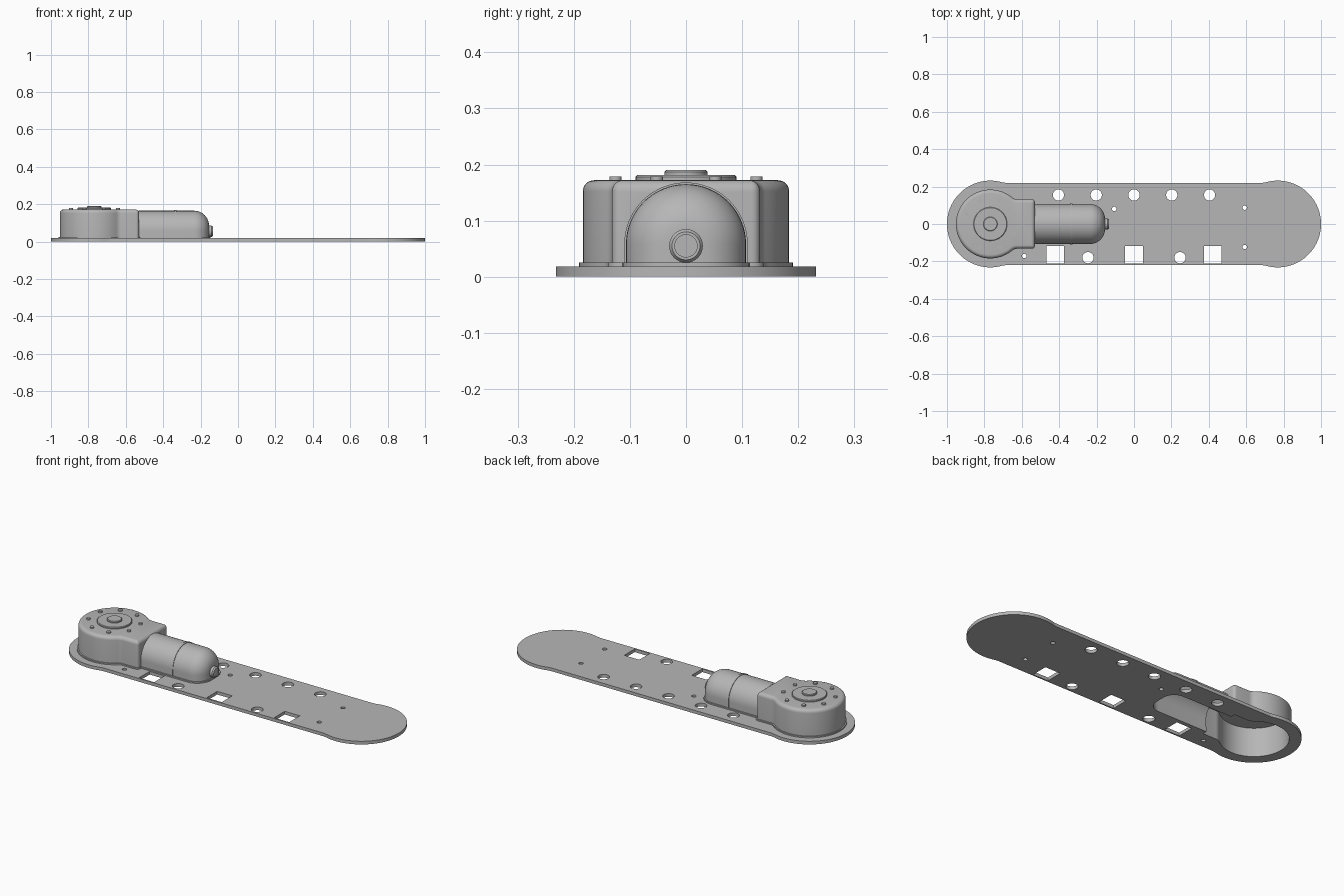
import bpy, bmesh
from math import sin, cos, pi, sqrt, atan2

cube = bpy.data.objects.get("Cube")
if cube:
    bpy.data.objects.remove(cube, do_unlink=True)

grey = bpy.data.materials.new("metal grey")
grey.use_nodes = True
GREY = (0.47, 0.47, 0.47, 1)
grey.diffuse_color = GREY
grey.node_tree.nodes["Principled BSDF"].inputs["Base Color"].default_value = GREY

HUB = -0.768       # centre of the round end
PLATE_TOP = 0.018
WALL = 0.012
AXIS_Z = 0.058     # motor axis height
MOTOR_R = 0.107


def activate(obj):
    bpy.ops.object.select_all(action='DESELECT')
    obj.select_set(True)
    bpy.context.view_layer.objects.active = obj


def finish(obj):
    obj.data.materials.clear()
    obj.data.materials.append(grey)
    activate(obj)
    bpy.ops.object.shade_smooth_by_angle(angle=pi / 6)
    return obj


def add_mesh(name, bm):
    mesh = bpy.data.meshes.new(name)
    bm.to_mesh(mesh)
    bm.free()
    obj = bpy.data.objects.new(name, mesh)
    bpy.context.collection.objects.link(obj)
    return obj


def arc(cx, cy, r, a0, a1, n):
    return [(cx + r * cos(a0 + (a1 - a0) * i / n),
             cy + r * sin(a0 + (a1 - a0) * i / n)) for i in range(n + 1)]


def circle(cx, cy, r, n=32):
    return arc(cx, cy, r, 0, 2 * pi, n)[:-1]


def bulb(r, w, f):
    """Upper half of a round end that flows through a concave fillet into a neck."""
    dx = sqrt((r + f) ** 2 - (w + f) ** 2)
    a = atan2(w + f, dx)
    return (arc(HUB, 0, r, pi, a, 32)
            + arc(HUB + dx, w + f, f, pi + a, 1.5 * pi, 8)[1:])


def mirrored(half):
    return half + [(x, -y) for x, y in reversed(half) if abs(y) > 1e-6]


def housing_outline(off, with_motor=False):
    half = bulb(0.184 + off, 0.132 + off, 0.04 - off)
    half += arc(-0.545, 0.117, 0.015 + off, pi / 2, 0, 4)
    if with_motor:
        half.append((-0.53 + off, MOTOR_R + off))
        half += arc(-0.235, 0.027, 0.08 + off, pi / 2, 0, 8)
    return mirrored(half)


def sheet(name, outlines, z0, z1):
    """Flat plate; outlines after the first are holes."""
    cu = bpy.data.curves.new(name, 'CURVE')
    cu.dimensions = '2D'
    cu.fill_mode = 'BOTH'
    cu.extrude = (z1 - z0) / 2
    for pts in outlines:
        sp = cu.splines.new('POLY')
        sp.points.add(len(pts) - 1)
        for p, (x, y) in zip(sp.points, pts):
            p.co = (x, y, 0, 1)
        sp.use_cyclic_u = True
    obj = bpy.data.objects.new(name, cu)
    bpy.context.collection.objects.link(obj)
    obj.location.z = (z0 + z1) / 2
    activate(obj)
    bpy.ops.object.convert(target='MESH')
    return finish(bpy.context.view_layer.objects.active)


def loft(name, rings, cyclic=True, cap_start=True, cap_end=True):
    bm = bmesh.new()
    vs = [[bm.verts.new(p) for p in ring] for ring in rings]
    n = len(vs[0])
    for a, b in zip(vs, vs[1:]):
        for i in range(n if cyclic else n - 1):
            j = (i + 1) % n
            bm.faces.new((a[i], a[j], b[j], b[i]))
    if cap_start:
        bm.faces.new(vs[0])
    if cap_end:
        bm.faces.new(vs[-1])
    bmesh.ops.recalc_face_normals(bm, faces=bm.faces)
    return add_mesh(name, bm)


def turned_z(name, x, y, profile, n=48):
    return finish(loft(name, [[(px, py, z) for px, py in circle(x, y, r, n)]
                              for r, z in profile]))


def arch(x, r, base=PLATE_TOP):
    return ([(x, r, base)] + [(x, y, z) for y, z in arc(0, AXIS_Z, r, 0, pi, 32)]
            + [(x, -r, base)])


# Base plate with its holes and the opening under the cover
quarter = bulb(0.232, 0.22, 0.1)
top_edge = quarter + [(-x, y) for x, y in reversed(quarter)]
holes = [housing_outline(-WALL, True)]
holes += [circle(x, 0.155, 0.03) for x in (-0.404, -0.202, 0, 0.202, 0.404)]
holes += [circle(x, -0.18, 0.03) for x in (-0.246, 0.246)]
holes += [circle(x, y, 0.012, 16) for x, y in
          ((-0.106, 0.081), (0.592, 0.087), (0.592, -0.123), (-0.587, -0.171))]
s = 0.047
holes += [[(x - s, -0.165 - s), (x + s, -0.165 - s), (x + s, -0.165 + s), (x - s, -0.165 + s)]
          for x in (-0.42, 0, 0.42)]
outer = [p for i, p in enumerate(mirrored(top_edge)) if i == 0 or abs(p[1]) > 1e-6 or p[0] > 0]
sheet("base_plate", [outer] + holes, 0, PLATE_TOP)

# Thin flange around the foot of the cover
sheet("cover_flange", [housing_outline(0.007, True), housing_outline(-WALL, True)],
      PLATE_TOP, 0.025)

# Hollow gear housing: inside ceiling, down the inner wall, up the outer wall, rounded top
R = 0.02
TOP = 0.172
levels = [(-WALL, 0.16), (-WALL, PLATE_TOP), (0, PLATE_TOP)]
levels += arc(-R, TOP - R, R, 0, pi / 2, 6)
# the inner corner radius bounds how far the outline may shrink
def shrink(o):
    return max(o, -0.0145)


def ring_at(o, z):
    extra = min(0, o - shrink(o))
    pts = housing_outline(shrink(o))
    return [(HUB + (x - HUB) * (1 + extra / 0.17), y * (1 + extra / 0.17), z) for x, y in pts]


housing = loft("gear_housing", [ring_at(o, z) for o, z in levels])
tunnel = loft("tunnel_cutter", [arch(x, MOTOR_R - 0.008, -0.01) for x in (-0.6, -0.5)])
tunnel.hide_render = True
cut = housing.modifiers.new("tunnel", 'BOOLEAN')
cut.operation = 'DIFFERENCE'
cut.solver = 'EXACT'
cut.object = tunnel
activate(housing)
bpy.ops.object.modifier_apply(modifier=cut.name)
bpy.data.objects.remove(tunnel, do_unlink=True)
finish(housing)

# Motor cover: arched tunnel with a rounded end
sections = [(-0.533, MOTOR_R)] + list(reversed(arc(-0.235, 0.027, 0.08, 0, pi / 2, 10)))
motor = loft("motor_cover", [arch(x, r) for x, r in sections],
             cyclic=False, cap_start=False)
if motor.data.polygons[-1].normal.x < 0:
    motor.data.flip_normals()
shell = motor.modifiers.new("wall", 'SOLIDIFY')
shell.thickness = 0.01
shell.offset = -1
activate(motor)
bpy.ops.object.modifier_apply(modifier=shell.name)
finish(motor)

# Raised band around the motor cover
finish(loft("motor_band", [arch(x, r) for x, r in
                           ((-0.341, 0.106), (-0.341, 0.11), (-0.329, 0.11), (-0.329, 0.106))],
            cyclic=False, cap_start=False, cap_end=False))

# Cable collar on the motor end
collar = [(0.03, -0.165), (0.03, -0.141), (0.025, -0.134), (0.02, -0.134), (0.02, -0.137)]
finish(loft("cable_collar", [[(x, y, z) for y, z in circle(0, 0.055, r)] for r, x in collar]))

# Stepped boss on top of the housing
turned_z("bearing_cap", HUB, 0, [(0.09, 0.17), (0.09, 0.178), (0.087, 0.181)])
turned_z("shaft_end", HUB, 0, [(0.038, 0.18), (0.038, 0.187), (0.035, 0.19)])

# Ring of screws
for k in range(8):
    a = pi / 8 + k * pi / 4
    turned_z("screw_%d" % (k + 1), HUB + 0.136 * cos(a), 0.136 * sin(a),
             [(0.011, 0.17), (0.011, 0.179)], 16)
